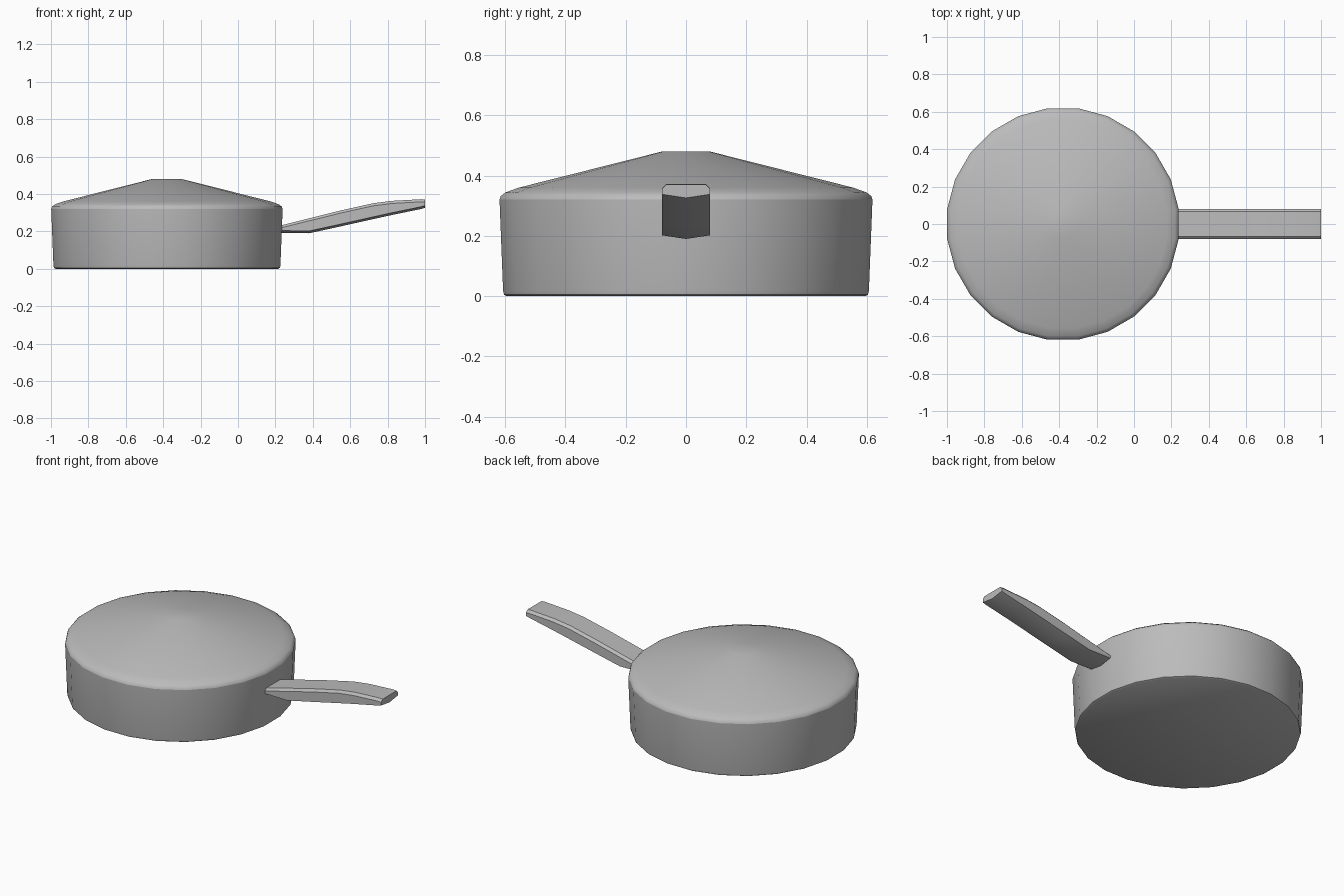
import bpy, bmesh, math

if "Cube" in bpy.data.objects:
    bpy.data.objects.remove(bpy.data.objects["Cube"])

grey = bpy.data.materials.new("plain grey")
grey.use_nodes = True
colour = (0.5, 0.5, 0.5, 1)
grey.diffuse_color = colour
grey.node_tree.nodes["Principled BSDF"].inputs["Base Color"].default_value = colour

CENTRE_X = -0.38
SIDES = 24


def finish(name, bm, angle):
    bmesh.ops.recalc_face_normals(bm, faces=bm.faces)
    mesh = bpy.data.meshes.new(name)
    bm.to_mesh(mesh)
    bm.free()
    mesh.materials.append(grey)
    obj = bpy.data.objects.new(name, mesh)
    bpy.context.collection.objects.link(obj)
    bpy.ops.object.select_all(action="DESELECT")
    obj.select_set(True)
    bpy.context.view_layer.objects.active = obj
    bpy.ops.object.shade_smooth_by_angle(angle=math.radians(angle))
    return obj


def loft(name, rings, angle):
    """Skin equal-sized rings of points and cap both ends."""
    bm = bmesh.new()
    loops = [[bm.verts.new(p) for p in ring] for ring in rings]
    for a, b in zip(loops, loops[1:]):
        for i in range(len(a)):
            j = (i + 1) % len(a)
            bm.faces.new((a[i], a[j], b[j], b[i]))
    bm.faces.new(loops[0])
    bm.faces.new(loops[-1])
    return finish(name, bm, angle)


def ring(radius, z):
    steps = [(i + 0.5) * math.tau / SIDES for i in range(SIDES)]
    return [(CENTRE_X + radius * math.cos(t), radius * math.sin(t), z) for t in steps]


# Pan body: slightly flared wall with a small rounded foot
pan_profile = [(0.6, 0), (0.609, 0.005), (0.612, 0.017), (0.624, 0.32)]
loft("pan_body", [ring(r, z) for r, z in pan_profile], 40)

# Lid: rounded rim rising to a small flat top
lid_profile = [(0.624, 0.32), (0.62, 0.332), (0.605, 0.344), (0.56, 0.36), (0.08, 0.48)]
loft("lid", [ring(r, z) for r, z in lid_profile], 40)


# Handle: rising bar with a chamfered top and a shallow keel below
def section(x, bottom, top, half=0.08, chamfer=0.014):
    side = [(half, bottom + 0.012), (half, top - chamfer), (half - chamfer, top)]
    mirrored = [(-y, z) for y, z in reversed(side)]
    return [(x, y, z) for y, z in [(0, bottom)] + side + mirrored]


stations = [(0.18, 0.195, 0.222), (0.24, 0.192, 0.235), (0.38, 0.19, 0.27),
            (0.55, 0.227, 0.312), (0.72, 0.265, 0.35), (0.82, 0.287, 0.363),
            (0.98, 0.32, 0.372), (1.0, 0.326, 0.37)]
loft("handle", [section(*s) for s in stations], 30)
